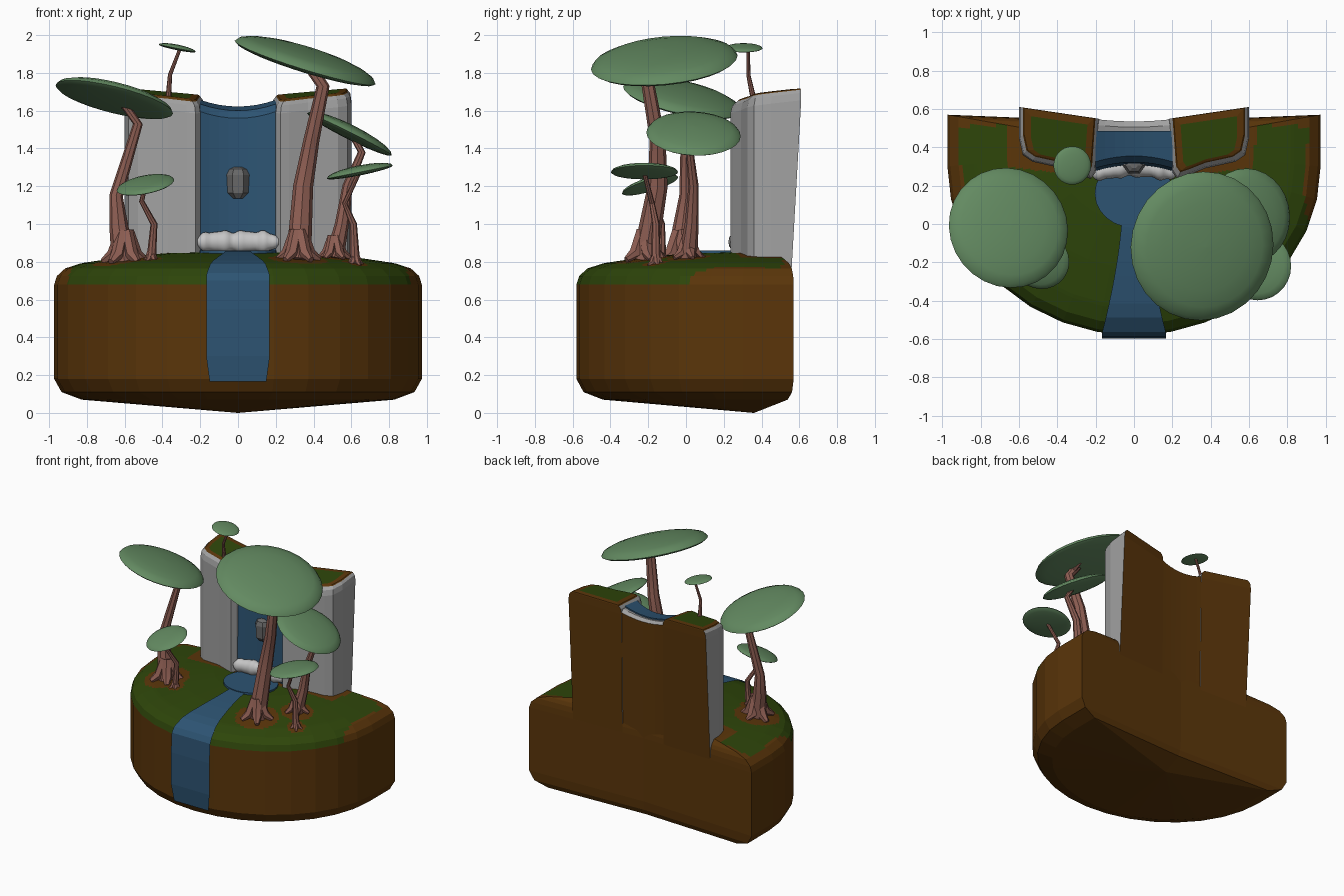
import bpy, bmesh, math
from mathutils import Vector

if "Cube" in bpy.data.objects:
    bpy.data.objects.remove(bpy.data.objects["Cube"])

def mat(name, r, g, b):
    m = bpy.data.materials.new(name)
    m.diffuse_color = (r, g, b, 1)
    m.use_nodes = True
    m.node_tree.nodes["Principled BSDF"].inputs["Base Color"].default_value = m.diffuse_color
    return m

SOIL = mat("soil brown", .103, .036, .003)
GRASS = mat("grass green", .027, .06, .003)
STONE = mat("stone grey", .36, .36, .36)
ROCK = mat("dark rock", .14, .14, .14)
WATER = mat("water blue", .026, .088, .17)
FOAM = mat("foam white", .56, .56, .56)
LEAF = mat("leaf green", .125, .255, .12)
BARK = mat("bark", .27, .112, .086)

def make(name, verts, faces, mats, rule=None, smooth=False):
    me = bpy.data.meshes.new(name)
    me.from_pydata([tuple(v) for v in verts], [], faces)
    bm = bmesh.new()
    bm.from_mesh(me)
    bmesh.ops.recalc_face_normals(bm, faces=bm.faces)
    if rule:
        for f in bm.faces:
            f.material_index = rule(f.calc_center_median(), f.normal, f.index)
    bm.to_mesh(me)
    bm.free()
    for m in mats:
        me.materials.append(m)
    ob = bpy.data.objects.new(name, me)
    bpy.context.collection.objects.link(ob)
    if smooth:
        bpy.ops.object.select_all(action='DESELECT')
        ob.select_set(True)
        bpy.context.view_layer.objects.active = ob
        bpy.ops.object.shade_smooth_by_angle(angle=math.radians(40))

def loft(rings):
    """Quads between closed rings, capped at both ends."""
    n = len(rings[0])
    faces = [(k*n+i, k*n+(i+1) % n, (k+1)*n+(i+1) % n, (k+1)*n+i)
             for k in range(len(rings)-1) for i in range(n)]
    faces += [tuple(range(n)), tuple(range((len(rings)-1)*n, len(rings)*n))]
    return [v for r in rings for v in r], faces

def circle(n):
    return [(math.cos(2*math.pi*k/n), math.sin(2*math.pi*k/n)) for k in range(n)]

# ---- trees: tapered trunk, flared roots, fork, tilted lens canopy
def tube(name, pts, radii, sides=8):
    pts = [Vector(p) for p in pts]
    rings = []
    for i, p in enumerate(pts):
        d = (pts[min(i+1, len(pts)-1)]-pts[max(i-1, 0)]).normalized()
        u = d.cross(Vector((0, 1, 0)) if abs(d.y) < .8 else Vector((1, 0, 0))).normalized()
        w = d.cross(u)
        rings.append([p+radii[i]*(u*c+w*s) for c, s in circle(sides)])
    make(name, *loft(rings), [BARK], smooth=True)

patches = []

def tree(name, pts, thick, thin, centre, normal, rad):
    rot = Vector((0, 0, 1)).rotation_difference(Vector(normal).normalized())
    centre = Vector(centre)
    last = len(pts)-1
    tube(name+"_trunk", pts, [thin+(thick-thin)*(1-i/last)**1.8 for i in range(last+1)])
    base, root = Vector(pts[0]), thick*1.75
    if base.z < 1:
        patches.append((base, root*1.35))
    for k in range(5):
        d = Vector((math.cos(k*1.257+.3), math.sin(k*1.257+.3), 0))
        tube(name+"_root", [base+d*root, base+d*root*.5+Vector((0, 0, root*.3)),
                            base+d*thick*.2+Vector((0, 0, root*1.3))],
             (root*.14, root*.3, root*.3), 6)
    if rad > .2:
        fork = Vector(pts[-2]).lerp(Vector(pts[-1]), .3)
        tip = centre+rot @ Vector((.22*rad, .08*rad, -.07*rad))
        tube(name+"_branch", [fork, tip], (.016, .009), 6)
    rings = []
    for k in range(11):
        a = math.radians(-89.5+179*k/10)
        s, h = math.cos(a), math.sin(a)
        h = h*.2 if h > 0 else h*.1
        rings.append([centre+rot @ Vector((s*rad*c, s*rad*t, h*rad)) for c, t in circle(28)])
    make(name+"_canopy", *loft(rings), [LEAF], smooth=True)

tree("left_tall_tree", [(-.6, -.03, .8), (-.63, -.02, .98), (-.645, 0, 1.15), (-.53, 0, 1.53), (-.63, -.015, 1.67)],
     .07, .022, (-.655, -.02, 1.66), (.25, .22, 1), .32)
tree("left_small_tree", [(-.46, -.13, .8), (-.445, -.13, 1), (-.51, -.17, 1.12), (-.49, -.19, 1.21)],
     .026, .012, (-.49, -.19, 1.205), (-.2, -.3, 1), .155)
tree("right_tall_tree", [(.32, -.22, .81), (.345, -.15, 1.2), (.39, -.15, 1.45), (.45, -.2, 1.73), (.37, -.17, 1.85)],
     .067, .032, (.355, -.115, 1.855), (.31, -.1, 1), .39)
tree("right_middle_tree", [(.51, .01, .82), (.55, .03, 1), (.58, .04, 1.2), (.655, .02, 1.38), (.6, .03, 1.48)],
     .05, .018, (.59, .04, 1.475), (.5, .05, 1), .25)
tree("right_small_tree", [(.62, -.16, .78), (.61, -.16, 1), (.565, -.18, 1.11), (.64, -.22, 1.27)],
     .028, .012, (.645, -.22, 1.275), (-.2, 0, 1), .178)
tree("cliff_small_tree", [(-.37, .36, 1.65), (-.36, .33, 1.79), (-.31, .33, 1.92)],
     .016, .009, (-.322, .305, 1.93), (.2, 0, 1), .1)

# ---- island: half-elliptic front, straight back, edges split so grass can follow them
corners = [(.973*math.cos(math.pi*k/16), .3-.88*math.sin(math.pi*k/16)) for k in range(17)]
corners += [(-.973, .57), (0, .53), (.973, .57)]
outline = []
for a, b in zip(corners, corners[1:]+corners[:1]):
    n = 36 if a[1] > .5 and b[1] > .5 else 9
    outline += [(a[0]+(b[0]-a[0])*k/n, a[1]+(b[1]-a[1])*k/n) for k in range(n)]

TOP = [(0, .856), (.4, .845), (.65, .822), (.85, .793), (.94, .765), (.985, .725), (1, .68)]

def ground(s):
    for (a, za), (b, zb) in zip(TOP, TOP[1:]):
        if s <= b:
            return za+(zb-za)*(s-a)/(b-a)
    return TOP[-1][1]

def island_ring(s, z, cy):
    return [(x*s, cy+(y-cy)*s, z) for x, y in outline]

rings = [island_ring(s, z, .36) for s, z in ((.001, 0), (.85, .07), (.96, .11), (1, .18))]
rings += [island_ring(s, ground(s), .4) for s in [1, .985, .96] + [.94-.02*k for k in range(46)] + [.001]]

def island_rule(c, n, i):
    if c.z < .685 or n.z < .05:
        return 0
    s = max(abs(c.x)/.97, (.4-c.y)/.98)
    wave = .02*math.sin(9*c.y+3*c.x)
    rim = (c.y > -.1 and s > .93+wave) or c.y > .515-.1*max(0, abs(c.x)-.8)
    foot = abs(c.x) < .645+wave and c.y > .22+.12*abs(c.x)
    roots = any(math.hypot(c.x-p.x, c.y-p.y) < r for p, r in patches)
    return 0 if rim or foot or roots else 1
make("island", *loft(rings), [SOIL, GRASS], island_rule)

# ---- cliffs: one outline mirrored, bevelled stone rim, soil then grass on top
side = [(.6, .61), (.6, .45), (.58, .36), (.53, .325), (.37, .29), (.27, .25), (.225, .235), (.2, .27), (.18, .548)]

def cliff(name, sign):
    def cring(s, z, cy):
        pts = [(.39+(x-.39)*s, cy+(y-cy)*s) for x, y in side]
        return [(sign*x, y, z-.005+.11*(y-.25)+.075*(x-.2)) for x, y in pts]
    foot = [(sign*x, min(y, .53+.041*x), .68) for x, y in side]
    rings = [foot, cring(1, 1.59, .59), cring(.97, 1.63, .59), cring(.9, 1.648, .585),
             cring(.87, 1.655, .57), cring(.7, 1.66, .45), cring(.3, 1.66, .45)]
    def rule(c, n, i):
        band = i//len(side)
        return 0 if n.y > .8 or band in (3, 4) else 2 if band < 3 else 1
    make(name, *loft(rings), [SOIL, GRASS, STONE], rule)
cliff("cliff_right", 1)
cliff("cliff_left", -1)

# ---- rock wall behind the fall, and the water sheet over it (sagging in the middle)
def channel(name, profile, mats, rule=None):
    rings = []
    for i in range(9):
        x = -.2+.05*i
        t = (x/.2)**2
        rings.append([(x, y+(.012*t if y > .5 and z > 1 else -.03*t if y < .4 else 0), z+(.035*t if z > 1.3 else 0))
                      for y, z in profile])
    make(name, *loft(rings), mats, rule)
channel("channel_wall", [(.33, .75), (.33, 1.53), (.36, 1.58), (.48, 1.61), (.505, 1.615), (.535, 1.6), (.53, .68)],
        [SOIL, STONE], lambda c, n, i: 0 if n.y > .75 else 1)
channel("waterfall", [(.485, 1.622), (.355, 1.6), (.322, 1.56), (.305, .85),
                      (.325, .85), (.328, 1.53), (.36, 1.585), (.485, 1.612)], [WATER])

# ---- pool and stream draped on the ground
make("pool", *loft([[(.205*c, .16+.18*s, z) for c, s in circle(24)] for z in (.83, .86)]), [WATER])
path = []
for k in range(10):
    y = .1-.662*k/9
    path.append((y, ground((.4-y)/.98)+.012, .06+.105*(k/9)**1.6))
path += [(-.587, .7, .168), (-.597, .55, .168), (-.597, .3, .168), (-.583, .165, .15)]
verts = [(j*w, y, z) for y, z, w in path for j in (-1, 0, 1)]
faces = [(3*k+j, 3*k+j+1, 3*k+j+4, 3*k+j+3) for k in range(len(path)-1) for j in (0, 1)]
make("stream", verts, faces, [WATER])

# ---- lumpy band of foam at the foot of the fall
rings = []
for i in range(29):
    x = -.215+.43*i/28
    end = max(.15, 1-(abs(x)/.225)**8)
    lump = 1+.1*math.sin(60*x)+.06*math.sin(97*x+1)
    rings.append([(x, .295-.8*x*x+.048*c*lump*end, .905+.055*s*lump*end) for c, s in circle(12)])
make("foam", *loft(rings), [FOAM], smooth=True)

# ---- rock standing out of the fall
rings = [[(r*c, .305+.8*r*s, z) for c, s in circle(6)] for r, z in
         ((.025, 1.135), (.055, 1.165), (.06, 1.26), (.045, 1.29), (.02, 1.302))]
make("fall_rock", *loft(rings), [ROCK])
